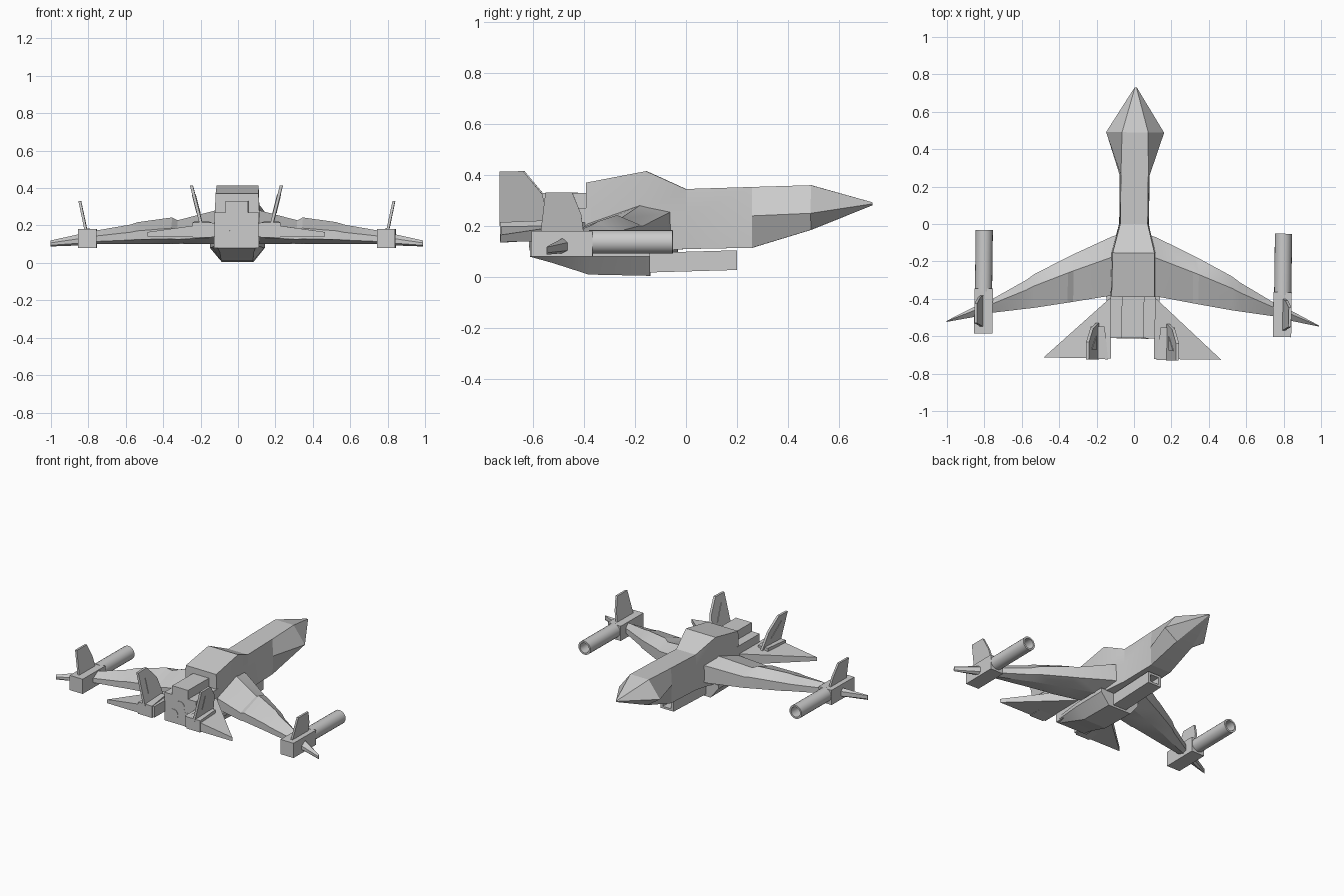
import bpy, bmesh, math

if "Cube" in bpy.data.objects:
    bpy.data.objects.remove(bpy.data.objects["Cube"])

YAW = -0.0125  # the whole model sits very slightly turned


def loft(name, rings, mirror=False, smooth=30):
    """Skin a list of equal-length rings and cap both ends."""
    bm = bmesh.new()
    loops = [[bm.verts.new(p) for p in ring] for ring in rings]
    n = len(loops[0])
    for a, b in zip(loops, loops[1:]):
        for i in range(n):
            j = (i + 1) % n
            bm.faces.new((a[i], a[j], b[j], b[i]))
    bm.faces.new(loops[0])
    bm.faces.new(loops[-1])
    bmesh.ops.recalc_face_normals(bm, faces=bm.faces)
    me = bpy.data.meshes.new(name)
    bm.to_mesh(me)
    bm.free()
    ob = bpy.data.objects.new(name, me)
    bpy.context.collection.objects.link(ob)
    ob.rotation_euler.z = YAW
    if mirror:
        ob.modifiers.new("mirror", 'MIRROR')
    bpy.ops.object.select_all(action='DESELECT')
    ob.select_set(True)
    bpy.context.view_layer.objects.active = ob
    bpy.ops.object.shade_smooth_by_angle(angle=math.radians(smooth))
    return ob


def circle(cx, y, cz, r, n=20):
    return [(cx + r * math.cos(2 * math.pi * i / n), y,
             cz + r * math.sin(2 * math.pi * i / n)) for i in range(n)]


def rect(x0, x1, y, z0, z1):
    return [(x0, y, z0), (x1, y, z0), (x1, y, z1), (x0, y, z1)]


def fin(name, profile, x0, lean, thick):
    """Thin leaning plate from a (y, z) profile."""
    z0 = min(z for _, z in profile)
    rings = [[(x0 + lean * (z - z0) + s * thick / 2, y, z) for y, z in profile]
             for s in (-1, 1)]
    return loft(name, rings, mirror=True)


# Fuselage: y, then (half width, z) for top, middle and bottom
body = [
    (0.73, (.004, .293), (.006, .287), (.004, .281)),
    (0.49, (.07, .36), (.155, .25), (.06, .185)),
    (0.26, (.073, .353), (.08, .24), (.075, .115)),
    (0.00, (.073, .345), (.078, .24), (.08, .11)),
    (-.155, (.112, .415), (.118, .26), (.11, .10)),
    (-.39, (.115, .37), (.12, .24), (.115, .09)),
]
loft("fuselage", [[(-t[0], y, t[1]), (t[0], y, t[1]), (m[0], y, m[1]),
                   (b[0], y, b[1]), (-b[0], y, b[1]), (-m[0], y, m[1])]
                  for y, t, m, b in body], smooth=15)

# Stepped engine block with three exhausts
step = [(-.12, .08), (.12, .08), (.12, .27), (.06, .27),
        (.06, .33), (-.06, .33), (-.06, .27), (-.12, .27)]
loft("engine_block", [[(x, y, z) for x, z in step] for y in (-.37, -.61)])
for i, (x, z) in enumerate([(0, .205), (-.05, .14), (.05, .14)]):
    loft(f"exhaust_{i + 1}", [circle(x, y, z, .035) for y in (-.6, -.613)])

# Belly hull: y, top z, shoulder z, bottom z, shoulder and bottom half widths
hull = [(-.14, .105, .08, .005, .145, .085), (-.38, .105, .08, .01, .145, .085),
        (-.52, .105, .085, .055, .13, .09), (-.61, .105, .09, .08, .115, .1)]
loft("belly_hull", [[(-w, y, zt), (w, y, zt), (w, y, zs), (b, y, zb),
                     (-b, y, zb), (-w, y, zs)]
                    for y, zt, zs, zb, w, b in hull], smooth=15)

# Belly gun, a box with a hollow muzzle
loft("belly_gun", [rect(-.05, .05, -.15, .018, .095), rect(-.05, .05, .2, .028, .105),
                   rect(-.032, .032, .2, .042, .09), rect(-.032, .032, .1, .042, .09)])

# Wings: x, leading y, trailing y, bottom z, leading top z, crest z
wing = [(.06, -.05, -.385, .10, .26, .285), (.12, -.07, -.385, .10, .25, .28),
        (.32, -.165, -.42, .10, .20, .228), (.35, -.18, -.425, .10, .20, .243),
        (.53, -.275, -.455, .102, .175, .218), (.57, -.305, -.46, .102, .165, .205),
        (.76, -.415, -.485, .10, .145, .172), (.85, -.455, -.508, .093, .135, .152),
        (.995, -.53, -.536, .088, .118, .12)]
loft("wing", [[(x, l, zb + .25 * (zl - zb)), (x, l, zl),
               (x, l + .35 * (t - l), zc), (x, t, zb + .6 * (zc - zb)),
               (x, t, zb + .2 * (zc - zb)), (x, l + .4 * (t - l), zb)]
              for x, l, t, zb, zl, zc in wing], mirror=True, smooth=25)

# Wing pods with hollow gun barrels and small fins
loft("wing_pod", [rect(.75, .848, -.355, .08, .18), rect(.75, .848, -.595, .08, .18)],
     mirror=True)
loft("pod_barrel", [circle(.8, y, .138, r) for y, r in
                    ((-.37, .046), (-.042, .046), (-.042, .034), (-.3, .034))],
     mirror=True, smooth=35)
fin("pod_fin", [(-.56, .17), (-.39, .17), (-.4, .245), (-.435, .332), (-.54, .332)],
    .806, .21, .014)

# Tailplane: inner edge swept out to a pointed tip
plan = [(.115, -.39), (.475, -.72), (.115, -.72)]
loft("tailplane", [[(x, y, .14) for x, y in plan],
                   [(x, y, .165 if x > .3 else .215) for x, y in plan]], mirror=True)

# Tail fins on low mounting blocks, with a raised triangular panel
loft("tail_fin_mount", [rect(.13, .235, -.725, .135, .215),
                        rect(.15, .225, -.55, .145, .222)], mirror=True)
tail = [(-.728, .2), (-.53, .2), (-.56, .325), (-.635, .415), (-.728, .413)]
fin("tail_fin", tail, .187, .25, .016)
fin("tail_fin_panel", [(-.675, .265), (-.6, .265), (-.675, .365)], .203, .25, .022)
